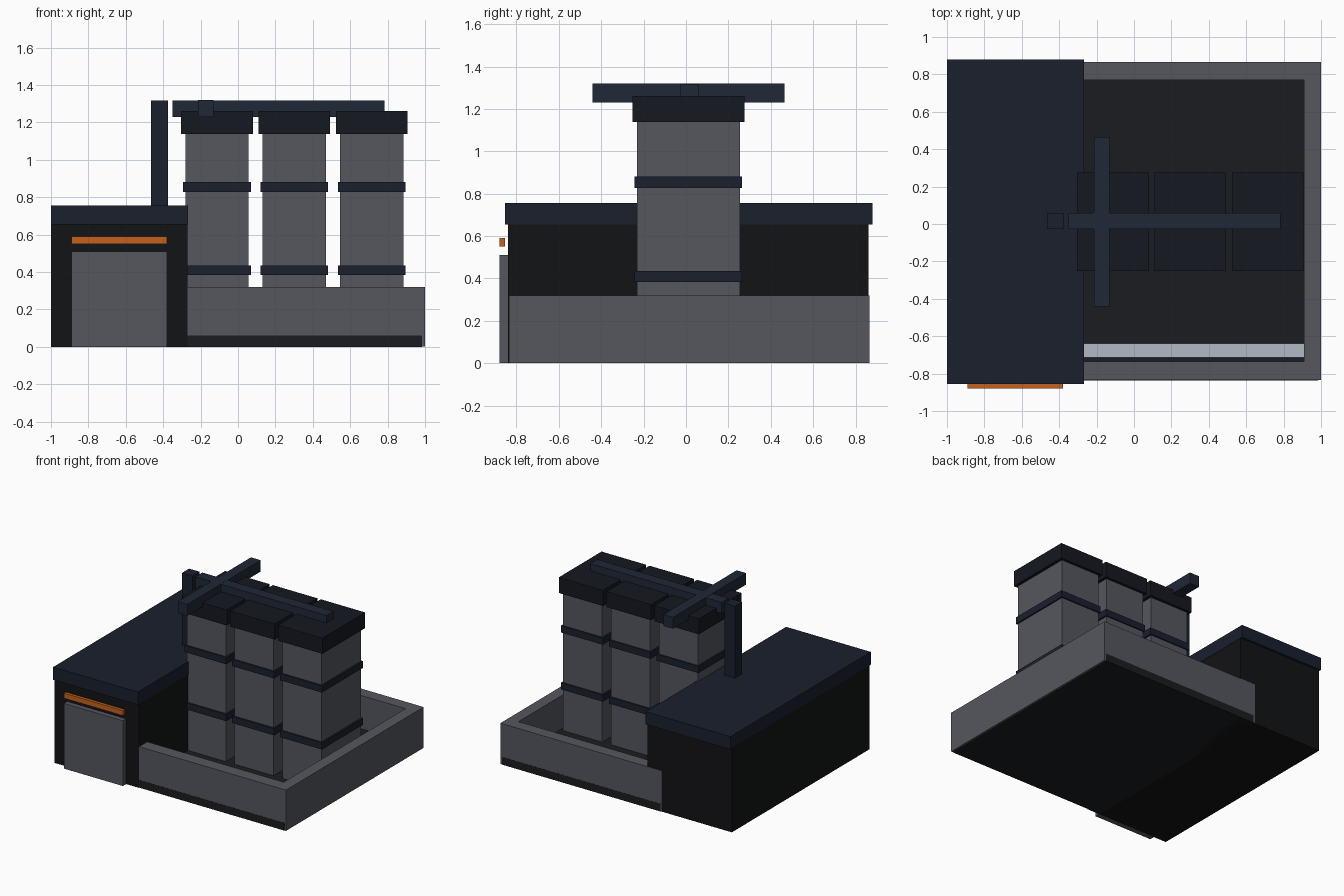
import bpy

if "Cube" in bpy.data.objects:
    bpy.data.objects.remove(bpy.data.objects["Cube"])


def material(name, rgb):
    m = bpy.data.materials.new(name)
    m.diffuse_color = (*rgb, 1)
    m.use_nodes = True
    m.node_tree.nodes["Principled BSDF"].inputs["Base Color"].default_value = m.diffuse_color
    return m


CONCRETE = material("concrete", (0.089, 0.095, 0.112))
BLACK = material("black_panel", (0.006, 0.0065, 0.0075))
FLOOR = material("dark_floor", (0.011, 0.012, 0.014))
NAVY = material("navy_trim", (0.010, 0.014, 0.027))
CAP = material("dark_navy", (0.0075, 0.009, 0.015))
PIPE = material("pipe_blue", (0.014, 0.021, 0.037))
ORANGE = material("orange", (0.55, 0.12, 0.012))
PALE = material("pale_stripe", (0.45, 0.49, 0.56))


def box(name, x, y, z, mat):
    """Box given by its (min, max) range on each axis."""
    verts = [(a, b, c) for a in x for b in y for c in z]
    faces = [(0, 1, 3, 2), (4, 6, 7, 5), (0, 4, 5, 1),
             (2, 3, 7, 6), (0, 2, 6, 4), (1, 5, 7, 3)]
    mesh = bpy.data.meshes.new(name)
    mesh.from_pydata(verts, [], faces)
    mesh.materials.append(mat)
    ob = bpy.data.objects.new(name, mesh)
    bpy.context.collection.objects.link(ob)
    return ob


# Control building with overhanging roof, door and lamp strip
box("building_body", (-1, -0.27), (-0.84, 0.862), (0, 0.66), BLACK)
box("building_roof", (-1, -0.268), (-0.855, 0.88), (0.655, 0.755), NAVY)
box("door", (-0.89, -0.38), (-0.88, -0.838), (0, 0.51), CONCRETE)
box("door_light", (-0.89, -0.38), (-0.88, -0.855), (0.55, 0.59), ORANGE)

# Containment basin: floor slab, pale stripe and surrounding walls
box("basin_floor", (-0.385, 0.985), (-0.836, 0.866), (0, 0.06), FLOOR)
box("floor_stripe", (-0.31, 0.908), (-0.715, -0.64), (0.06, 0.07), PALE)
box("basin_wall_front", (-0.40, 1), (-0.835, -0.735), (0.001, 0.32), CONCRETE)
box("basin_wall_back", (-0.40, 1), (0.77, 0.865), (0.001, 0.32), CONCRETE)
box("basin_wall_right", (0.91, 1), (-0.735, 0.77), (0.001, 0.32), CONCRETE)

# Three tanks, each with two bands and a cap
for i, cx in enumerate((-0.1125, 0.301, 0.715), 1):
    def span(half):
        return (cx - half, cx + half)
    box(f"tank_{i}", span(0.169), (-0.231, 0.255), (0.05, 1.15), CONCRETE)
    for part, z in (("lower", 0.383), ("upper", 0.828)):
        box(f"tank_{i}_{part}_band", span(0.181), (-0.243, 0.265), (z, z + 0.053), NAVY)
    box(f"tank_{i}_cap", span(0.192), (-0.252, 0.276), (1.138, 1.26), CAP)

# Overhead pipes and the mast on the roof
box("long_pipe", (-0.35, 0.783), (-0.026, 0.06), (1.23, 1.318), PIPE)
box("cross_pipe", (-0.213, -0.13), (-0.44, 0.465), (1.23, 1.319), PIPE)
box("vent_mast", (-0.465, -0.375), (-0.028, 0.06), (0.75, 1.318), NAVY)
